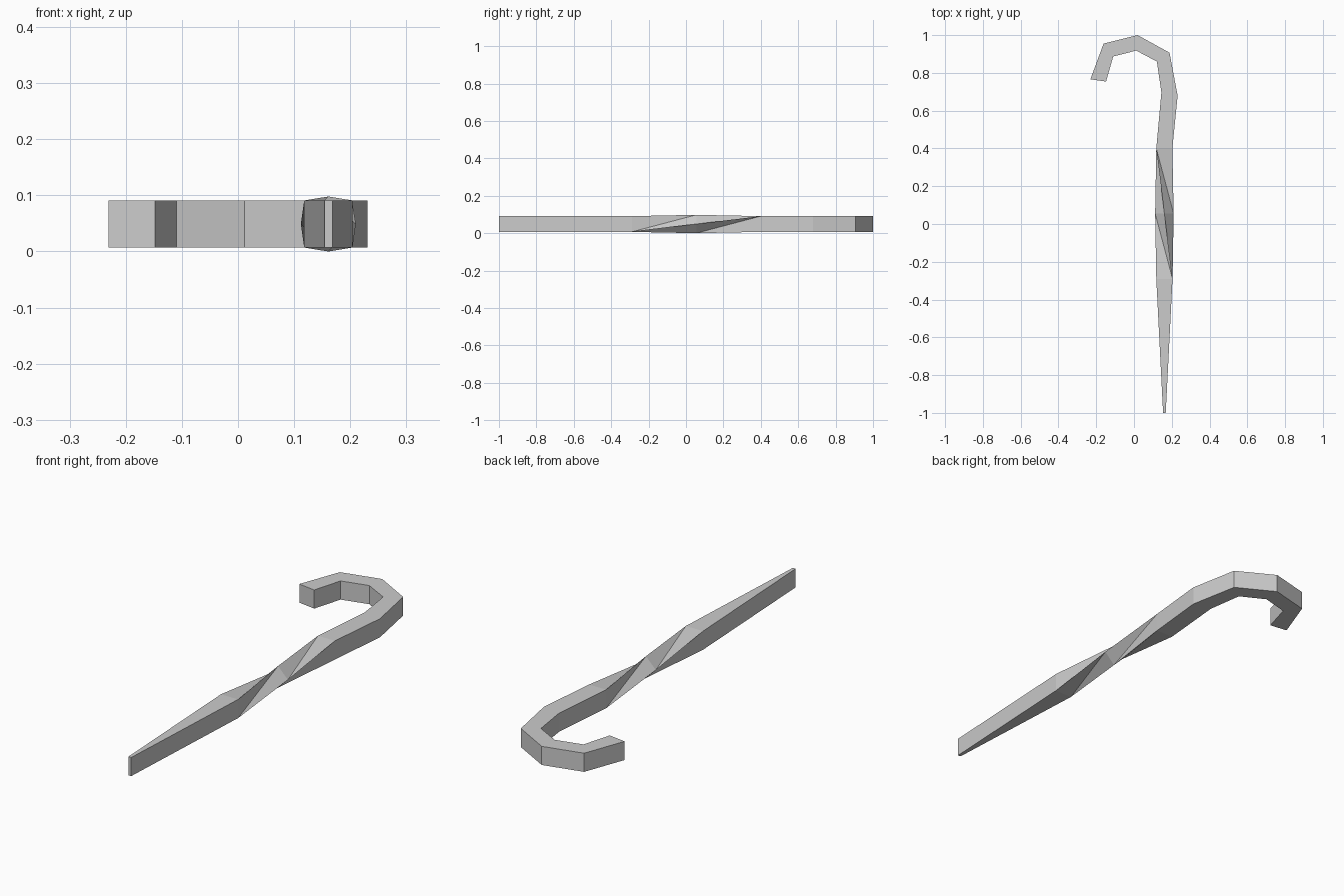
import bpy
import bmesh

cube = bpy.data.objects.get("Cube")
if cube:
    bpy.data.objects.remove(cube, do_unlink=True)

BOTTOM, TOP = 0.007, 0.091
MID_Z = (BOTTOM + TOP) / 2

# Grey material
grey = bpy.data.materials.new("plain grey")
grey.use_nodes = True
colour = (0.6, 0.6, 0.6, 1)
grey.diffuse_color = colour
grey.node_tree.nodes["Principled BSDF"].inputs["Base Color"].default_value = colour


def box_ring(inner, outer):
    """Upright rectangular section: inner top, outer top, outer bottom, inner bottom."""
    return [(*inner, TOP), (*outer, TOP), (*outer, BOTTOM), (*inner, BOTTOM)]


def diamond_ring(x, y, r):
    """Section rolled by an eighth of a turn: top, right, bottom, left."""
    return [(x, y, MID_Z + r), (x + r, y, MID_Z), (x, y, MID_Z - r), (x - r, y, MID_Z)]


# Hook sections from its open end down to the shaft, as inner and outer plan points
hook = [
    ((-0.148, 0.754), (-0.231, 0.766)),
    ((-0.110, 0.887), (-0.161, 0.955)),
    ((0.012, 0.918), (0.019, 1.0)),
    ((0.121, 0.860), (0.188, 0.907)),
    ((0.145, 0.697), (0.231, 0.680)),
    ((0.118, 0.400), (0.203, 0.400)),
]
rings = [box_ring(i, o) for i, o in hook]
twist_start = len(rings) - 1

# Twisted shaft: the section makes a quarter turn through a diamond
rings.append(diamond_ring(0.161, 0.055, MID_Z))
for half, y in ((0.043, -0.29), (0.007, -1.0)):
    ring = box_ring((0.161 - half, y), (0.161 + half, y))
    rings.append(ring[1:] + ring[:1])

# Skin the sections, folding the twisted faces along one diagonal
bm = bmesh.new()
loops = [[bm.verts.new(p) for p in ring] for ring in rings]
for n, (a, b) in enumerate(zip(loops, loops[1:])):
    twisted = twist_start <= n < twist_start + 2
    for k in range(4):
        j = (k + 1) % 4
        if twisted:
            bm.faces.new((a[k], a[j], b[j]))
            bm.faces.new((a[k], b[j], b[k]))
        else:
            bm.faces.new((a[k], a[j], b[j], b[k]))
bm.faces.new(loops[0])
bm.faces.new(loops[-1])
bmesh.ops.recalc_face_normals(bm, faces=bm.faces)

mesh = bpy.data.meshes.new("twisted_cane")
bm.to_mesh(mesh)
bm.free()
mesh.materials.append(grey)
cane = bpy.data.objects.new("twisted_cane", mesh)
bpy.context.collection.objects.link(cane)
